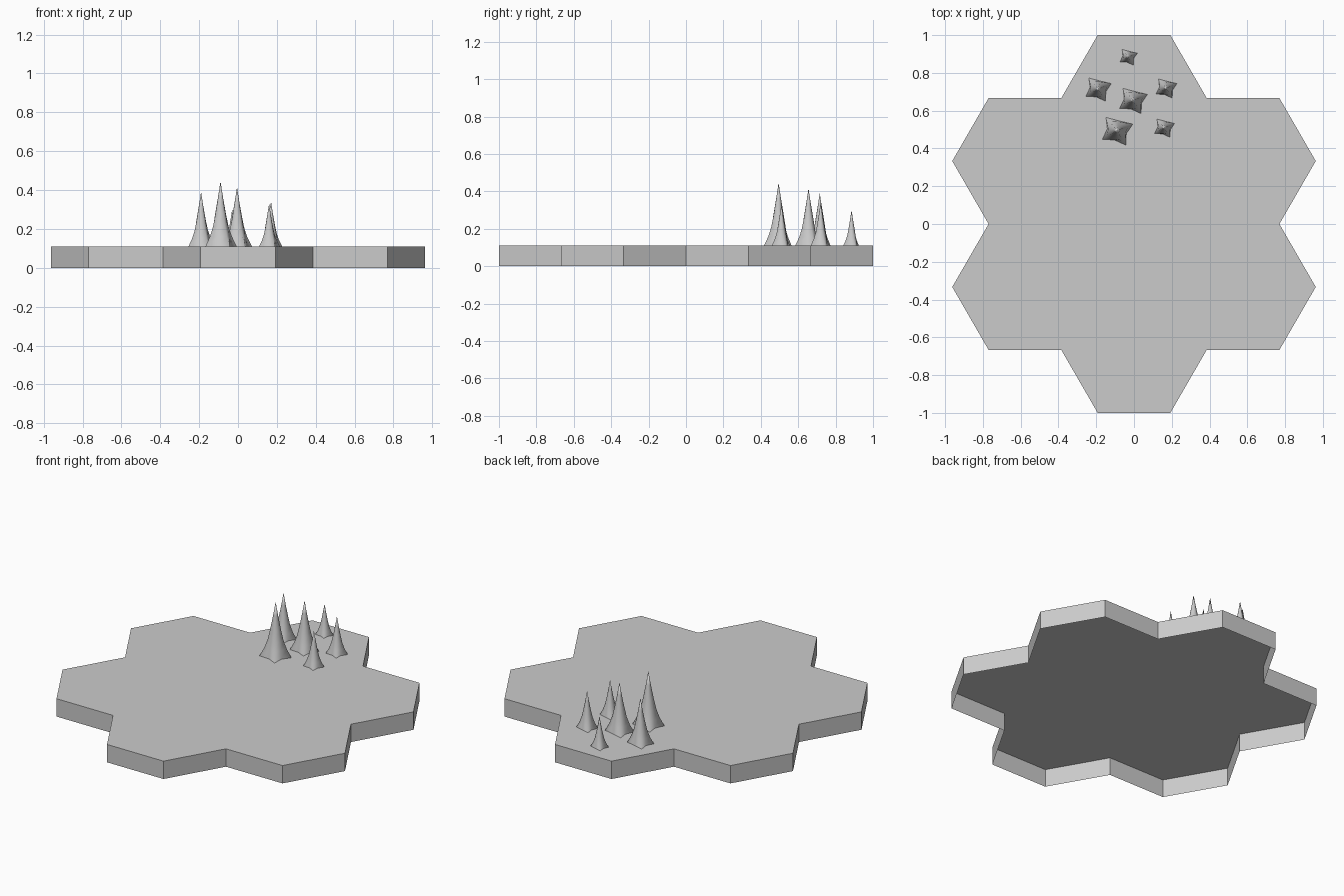
import bpy, bmesh
from math import cos, sin, radians, sqrt
from mathutils import Vector

cube = bpy.data.objects.get("Cube")
if cube:
    bpy.data.objects.remove(cube, do_unlink=True)

grey = bpy.data.materials.new("plain grey")
grey.use_nodes = True
grey.diffuse_color = (0.6, 0.6, 0.6, 1)
grey.node_tree.nodes["Principled BSDF"].inputs["Base Color"].default_value = (0.6, 0.6, 0.6, 1)


def polar(radius, degrees, z=0):
    return Vector((radius * cos(radians(degrees)), radius * sin(radians(degrees)), z))


def make_object(name, bm, location=(0, 0, 0), scale=1):
    mesh = bpy.data.meshes.new(name)
    bm.to_mesh(mesh)
    bm.free()
    mesh.materials.append(grey)
    obj = bpy.data.objects.new(name, mesh)
    obj.location = location
    obj.scale = (scale,) * 3
    bpy.context.collection.objects.link(obj)
    return obj


# Ground tile: outline of seven joined hexagons, a top plate with open-bottomed walls
THICK = 0.11
APOTHEM = 1 / 3
SIDE = APOTHEM * 2 / sqrt(3)
outline = [polar(2 * APOTHEM, a) + polar(SIDE, a + turn)
           for a in range(30, 390, 60) for turn in (-90, -30, 30)]
bm = bmesh.new()
low = [bm.verts.new(p) for p in outline]
high = [bm.verts.new(p + Vector((0, 0, THICK))) for p in outline]
bm.faces.new(high)
for i in range(len(low)):
    j = (i + 1) % len(low)
    bm.faces.new((low[i], low[j], high[j], high[i]))
make_object("ground_tile", bm)

# Trees: tapered spires whose foot flares into a four-pointed star
CORNERS = (22, 130, 211, 301)
# height, radius at the points, radius between them
PROFILE = ((0, 0.27, 0.155), (0.15, 0.19, 0.14), (0.3, 0.135, 0.115),
           (0.5, 0.09, 0.083), (0.75, 0.042, 0.04))


def make_tree(name, x, y, height):
    angles = []
    for i, a in enumerate(CORNERS):
        following = CORNERS[(i + 1) % 4] + (360 if i == 3 else 0)
        angles += [a, (a + following) / 2]
    bm = bmesh.new()
    rings = [[bm.verts.new(polar(inner if k % 2 else outer, a, z))
              for k, a in enumerate(angles)] for z, outer, inner in PROFILE]
    tip = bm.verts.new((0, 0, 1))
    for k in range(8):
        n = (k + 1) % 8
        for lower, upper in zip(rings, rings[1:]):
            bm.faces.new((lower[k], lower[n], upper[n], upper[k]))
        bm.faces.new((rings[-1][k], rings[-1][n], tip))
    for face in bm.faces:
        face.smooth = True
    make_object(name, bm, (x, y, THICK), height)


TREES = ((-0.03, 0.885, 0.19), (-0.19, 0.715, 0.28), (-0.005, 0.655, 0.305),
         (0.17, 0.72, 0.23), (0.16, 0.51, 0.22), (-0.09, 0.495, 0.335))
for number, (x, y, height) in enumerate(TREES, 1):
    make_tree(f"tree_{number}", x, y, height)
